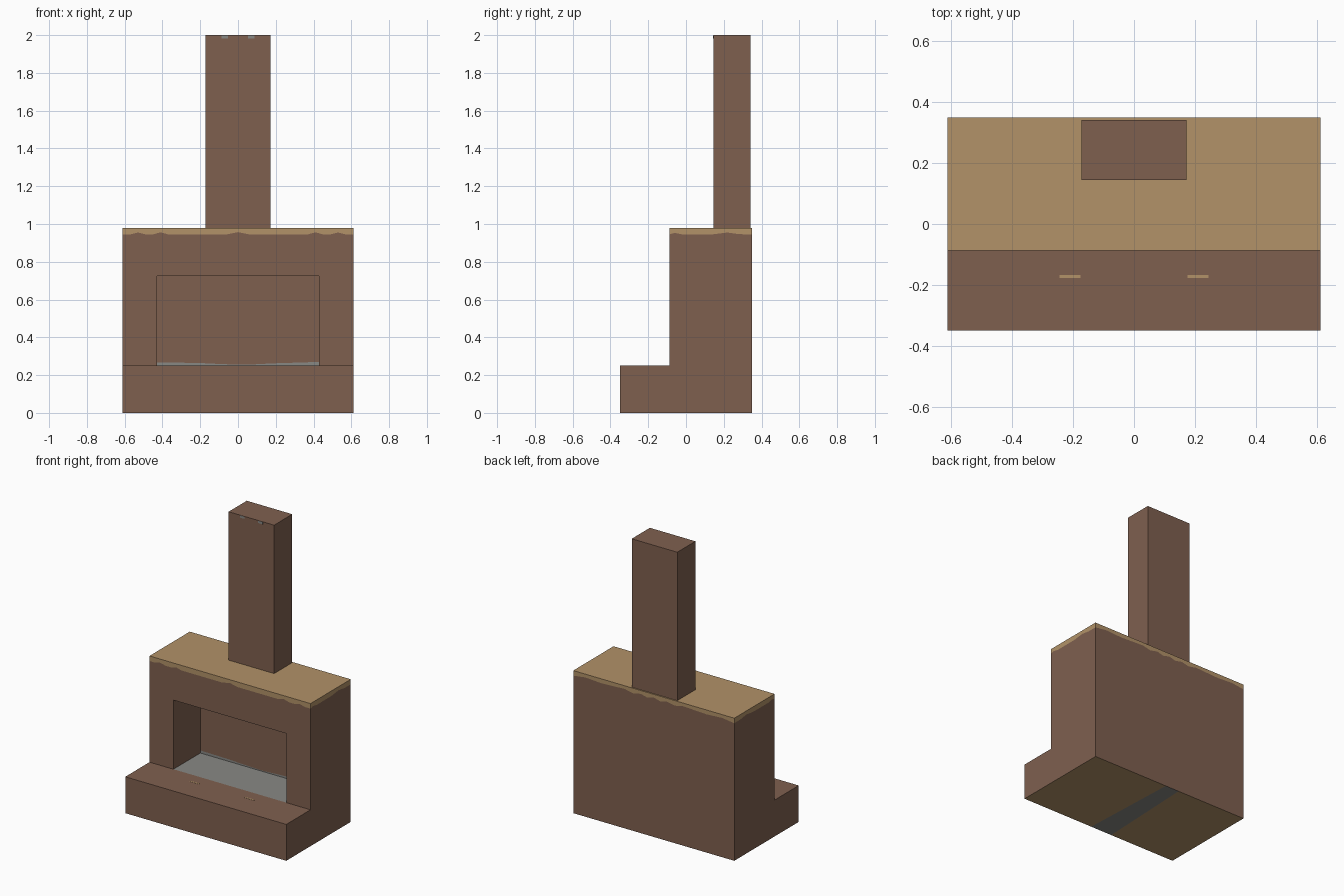
import bpy, bmesh

if "Cube" in bpy.data.objects:
    bpy.data.objects.remove(bpy.data.objects["Cube"])


def material(name, rgb):
    m = bpy.data.materials.new(name)
    lin = [(c / 255 / 12.92) if c < 10 else ((c / 255 + 0.055) / 1.055) ** 2.4 for c in rgb]
    m.diffuse_color = (*lin, 1)
    m.use_nodes = True
    m.node_tree.nodes["Principled BSDF"].inputs["Base Color"].default_value = m.diffuse_color
    return m


MATS = [material("brown_brick", (127, 96, 79)),
        material("tan_stone", (178, 146, 104)),
        material("grey_ash", (136, 136, 132))]
BROWN, TAN, GREY = 0, 1, 2


def build(name, faces):
    """faces: list of (material index, polygon corners); shared corners are welded."""
    bm = bmesh.new()
    for mat, pts in faces:
        bm.faces.new([bm.verts.new(p) for p in pts]).material_index = mat
    bmesh.ops.remove_doubles(bm, verts=bm.verts[:], dist=1e-5)
    bmesh.ops.recalc_face_normals(bm, faces=bm.faces[:])
    me = bpy.data.meshes.new(name)
    bm.to_mesh(me)
    bm.free()
    for m in MATS:
        me.materials.append(m)
    ob = bpy.data.objects.new(name, me)
    bpy.context.collection.objects.link(ob)
    return ob


def box(name, lo, hi, mat):
    bm = bmesh.new()
    bmesh.ops.create_cube(bm, size=1)
    for v in bm.verts:
        v.co = [(a + b) / 2 + c * (b - a) for a, b, c in zip(lo, hi, v.co)]
    for f in bm.faces:
        f.material_index = mat
    me = bpy.data.meshes.new(name)
    bm.to_mesh(me)
    bm.free()
    for m in MATS:
        me.materials.append(m)
    ob = bpy.data.objects.new(name, me)
    bpy.context.collection.objects.link(ob)


# main dimensions
W, YF, YM, YB = 0.612, -0.35, -0.087, 0.35   # half width, hearth front, wall front, back
H, T = 0.25, 0.98                            # hearth height, top
OW, OT, OY = 0.43, 0.725, 0.205              # opening half width, top, back
E = 0.945                                    # lower edge of the stone top

# ragged lower edges of the stone top
half = [(0.06, E), (0.37, E), (0.41, 0.956), (0.45, E), (0.49, E), (0.53, 0.955), (0.57, E), (W, E)]
front_edge = ([(-x, YM, z) for x, z in reversed(half)] + [(0, YM, 0.957)]
              + [(x, YM, z) for x, z in half])
bhalf = [(0.05, 0.945), (0.1, 0.957), (0.16, 0.945), (0.22, 0.958), (0.4, 0.95), (0.52, 0.957), (W, E)]
back_edge = ([(-x, YB, z) for x, z in reversed(bhalf)] + [(0, YB, 0.958)]
             + [(x, YB, z) for x, z in bhalf])
side_line = [(YM, E), (-0.06, 0.953), (-0.02, 0.945), (0.14, 0.945),
             (0.22, 0.955), (0.28, 0.946), (YB, E)]

faces = []
# side walls
for s in (-W, W):
    edge = [(s, y, z) for y, z in side_line]
    faces.append((BROWN, [(s, YB, 0), (s, YF, 0), (s, YF, H), (s, YM, H)] + edge))
    faces.append((TAN, edge + [(s, YB, T), (s, YM, T)]))
# front wall around the opening
faces.append((BROWN, front_edge + [(W, YM, H), (OW, YM, H), (OW, YM, OT),
                                   (-OW, YM, OT), (-OW, YM, H), (-W, YM, H)]))
faces.append((TAN, front_edge + [(W, YM, T), (-W, YM, T)]))
# back wall and top; strip corners on the lower edge
fa, fb, ba, bb = -0.105, 0.06, -0.075, 0.03
faces.append((BROWN, back_edge + [(W, YB, 0), (bb, YB, 0), (ba, YB, 0), (-W, YB, 0)]))
faces.append((TAN, back_edge + [(W, YB, T), (-W, YB, T)]))
faces.append((TAN, [(-W, YM, T), (W, YM, T), (W, YB, T), (-W, YB, T)]))
# hearth front and top
faces.append((BROWN, [(-W, YF, 0), (fa, YF, 0), (fb, YF, 0), (W, YF, 0), (W, YF, H), (-W, YF, H)]))
faces.append((BROWN, [(-W, YF, H), (W, YF, H), (W, YM, H), (OW, YM, H), (-OW, YM, H), (-W, YM, H)]))
# firebox: floor, ceiling, jambs, back with an ash line
ash = [(-OW, 0.268), (-0.2, 0.264), (-0.08, 0.258), (0.05, 0.255), (0.18, 0.262), (OW, 0.27)]
ash_edge = [(x, OY, z) for x, z in ash]
faces.append((GREY, [(-OW, YM, H), (OW, YM, H), (OW, OY, H), (-OW, OY, H)]))
faces.append((BROWN, [(-OW, YM, OT), (OW, YM, OT), (OW, OY, OT), (-OW, OY, OT)]))
for s, z in ((-OW, ash[0][1]), (OW, ash[-1][1])):
    faces.append((BROWN, [(s, YM, H), (s, OY, H), (s, OY, z), (s, OY, OT), (s, YM, OT)]))
faces.append((GREY, ash_edge + [(OW, OY, H), (-OW, OY, H)]))
faces.append((BROWN, ash_edge + [(OW, OY, OT), (-OW, OY, OT)]))
# underside with a grey strip
faces.append((TAN, [(-W, YF, 0), (fa, YF, 0), (ba, YB, 0), (-W, YB, 0)]))
faces.append((GREY, [(fa, YF, 0), (fb, YF, 0), (bb, YB, 0), (ba, YB, 0)]))
faces.append((TAN, [(fb, YF, 0), (W, YF, 0), (W, YB, 0), (bb, YB, 0)]))
build("fireplace_body", faces)

# chimney
CW, CF, CB = 0.173, 0.145, 0.342
box("chimney", (-CW, CF, T), (CW, CB, 2.0), BROWN)

# small worn patches
for side, s in (("left", -1), ("right", 1)):
    x = s * 0.21
    box("hearth_patch_" + side, (x - 0.035, -0.177, H), (x + 0.035, -0.167, H + 0.001), TAN)
    x = s * 0.07
    box("chimney_patch_" + side, (x - 0.017, CF - 0.001, 1.983), (x + 0.017, CF, 1.999), GREY)
